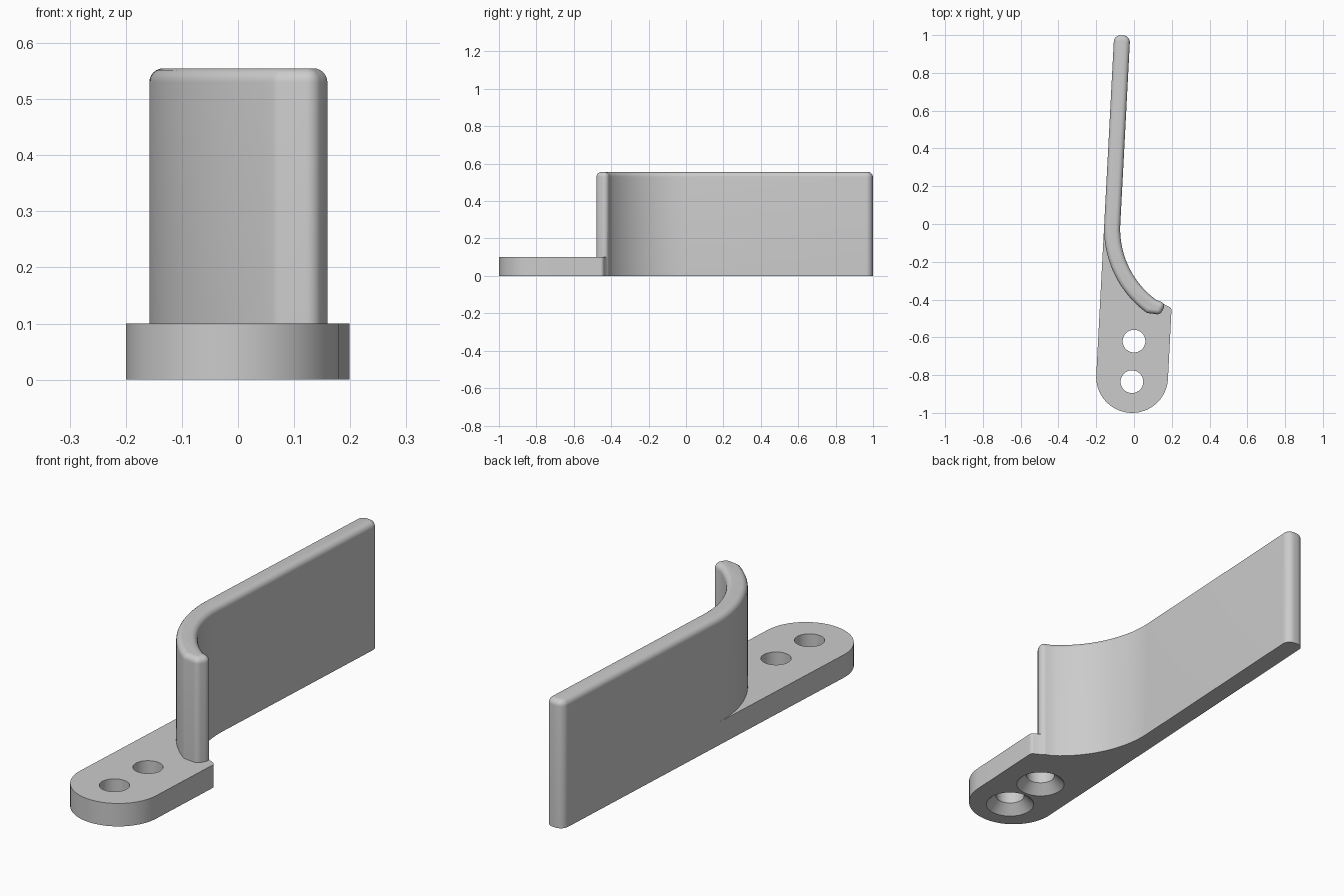
import bpy, bmesh, math
from mathutils import Vector

if "Cube" in bpy.data.objects:
    bpy.data.objects.remove(bpy.data.objects["Cube"])

TILT = math.radians(3)              # lean of the straight blade
HALF = 0.0425                       # half blade thickness
R = 0.507                           # bend radius of the blade centre line
ALONG = Vector((math.sin(TILT), math.cos(TILT)))
SIDE = Vector((math.cos(TILT), -math.sin(TILT)))
P0 = Vector((-0.115, 0.0))          # where straight blade meets the bend
C = P0 + SIDE * R                   # bend centre

steel = bpy.data.materials.new("plain_grey")
steel.diffuse_color = (0.6, 0.6, 0.6, 1)
steel.use_nodes = True
steel.node_tree.nodes["Principled BSDF"].inputs["Base Color"].default_value = steel.diffuse_color


def arc(c, r, a0, a1, n):
    """Points on an arc, angles in degrees."""
    return [Vector((c[0] + r * math.cos(math.radians(a0 + (a1 - a0) * i / n)),
                    c[1] + r * math.sin(math.radians(a0 + (a1 - a0) * i / n))))
            for i in range(n + 1)]


def fillet(prev, p, nxt, r, n=8):
    """Round the corner p between two straight edges."""
    p = Vector(p)
    u, v = (Vector(prev) - p).normalized(), (Vector(nxt) - p).normalized()
    half = u.angle(v) / 2
    c = p + (u + v).normalized() * (r / math.sin(half))
    a = p + u * (r / math.tan(half)) - c
    b = p + v * (r / math.tan(half)) - c
    a0 = math.degrees(math.atan2(a.y, a.x))
    turn = (math.degrees(math.atan2(b.y, b.x)) - a0 + 180) % 360 - 180
    return arc(c, r, a0, a0 + turn, n)


def inset(pts, d):
    """Move a counter-clockwise outline inward by d."""
    out = []
    for i, p in enumerate(pts):
        a = (p - pts[i - 1]).normalized()
        b = (pts[(i + 1) % len(pts)] - p).normalized()
        n = Vector((-(a.y + b.y), a.x + b.x)).normalized()
        out.append(p + n * d / max(0.5, n.dot(Vector((-a.y, a.x)))))
    return out


def loft(name, rings):
    """Closed solid through (outline, height) rings."""
    bm = bmesh.new()
    loops = [[bm.verts.new((p.x, p.y, z)) for p in pts] for pts, z in rings]
    for lo, hi in zip(loops, loops[1:]):
        for i in range(len(lo)):
            j = (i + 1) % len(lo)
            bm.faces.new((lo[i], lo[j], hi[j], hi[i]))
    bm.faces.new(loops[0][::-1])
    bm.faces.new(loops[-1])
    me = bpy.data.meshes.new(name)
    bm.to_mesh(me)
    bm.free()
    ob = bpy.data.objects.new(name, me)
    bpy.context.collection.objects.link(ob)
    me.materials.append(steel)
    return ob


def combine(ob, other, operation):
    bpy.context.view_layer.objects.active = ob
    m = ob.modifiers.new("combine", 'BOOLEAN')
    m.operation, m.solver, m.object = operation, 'EXACT', other
    bpy.ops.object.modifier_apply(modifier=m.name)
    bpy.data.objects.remove(other)


# Upright blade: bend, blunt tip, straight run with rounded far end
outer = arc(C, R + HALF, 177, 233, 28)
inner = arc(C, R - HALF, 234, 177, 28)
A, B, D = (0.068, -0.471), (0.137, -0.480), (0.172, -0.423)
far_r, far_l = P0 + ALONG + SIDE * HALF, P0 + ALONG - SIDE * HALF
outline = (outer[:-1] + fillet(outer[-2], A, B, 0.026, 4) + fillet(A, B, D, 0.026)
           + fillet(B, D, inner[0], 0.026) + inner
           + fillet(inner[-1], far_r, far_l, 0.035)
           + fillet(far_r, far_l, outer[0], 0.035))
TOP, RAD = 0.555, 0.025
rings = [(outline, 0.0)]
for k in range(7):
    t = math.pi / 2 * k / 6
    rings.append((inset(outline, RAD * (1 - math.cos(t))), TOP - RAD + RAD * math.sin(t)))
blade = loft("blade", rings)

# Foot plate: round nose, small corner, back edge hidden inside the blade
nose = arc((-0.01, -0.81), 0.19, 177, 357, 40)
corner = (0.199, -0.445)
back = (0.128, -0.408)
foot = (nose + fillet(nose[-1], corner, back, 0.02) + [Vector(back)]
        + arc(C, R, 233, 177, 24) + [outer[0]])
plate = loft("mounting_plate", [(foot, 0.0), (foot, 0.1)])

# Screw holes, countersunk from below
for c in ((0.0, -0.62), (-0.011, -0.835)):
    cutter = loft("hole_cutter", [(arc(c, r, 0, 352.5, 47), z) for r, z in
                                  ((0.111, -0.01), (0.06, 0.041), (0.06, 0.15))])
    cutter.hide_render = True
    combine(plate, cutter, 'DIFFERENCE')

# One solid bracket
combine(plate, blade, 'UNION')
plate.name = "bracket"
plate.select_set(True)
bpy.ops.object.shade_smooth_by_angle(angle=math.radians(30))
